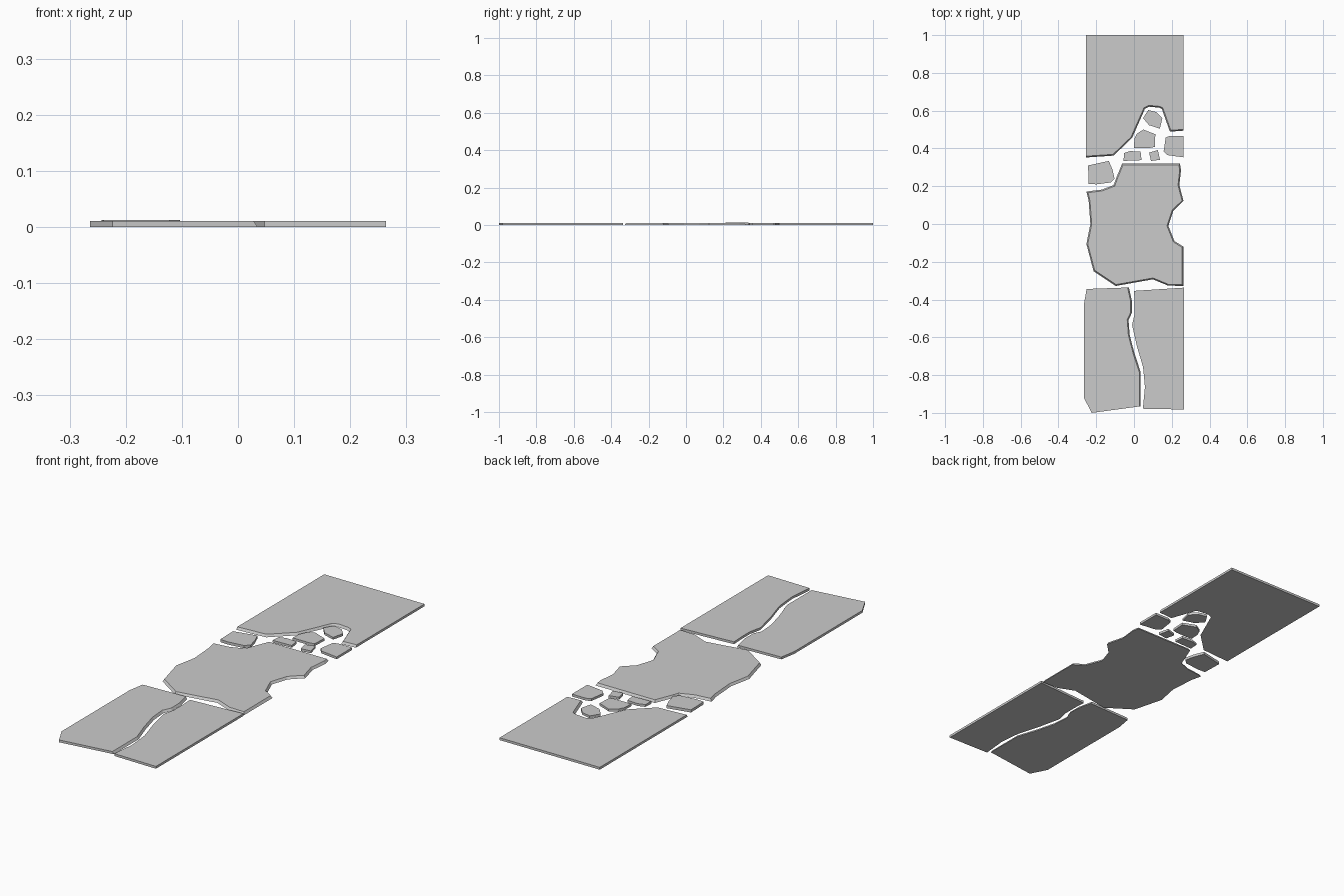
import bpy, bmesh
from mathutils import Vector
from mathutils.geometry import intersect_line_line

THICK = 0.011
SLOPE = 0.007


def slab(name, outline, broken=(), height=THICK):
    """Clockwise outline extruded up; edges listed in broken lean inwards at the top."""
    pts = [Vector((x, y, 0)) for x, y in outline]
    n = len(pts)
    lines = []
    for i in range(n):
        a, b = pts[i], pts[(i + 1) % n]
        d = (b - a).normalized()
        off = Vector((d.y, -d.x, 0)) * (SLOPE if i in broken else 0)
        lines.append((a + off, b + off))
    bm = bmesh.new()
    low, high = [], []
    for i in range(n):
        hit = intersect_line_line(*lines[i - 1], *lines[i])
        top = hit[0] if hit and (hit[0] - pts[i]).length < 0.03 else lines[i][0]
        low.append(bm.verts.new(pts[i]))
        high.append(bm.verts.new((top.x, top.y, height)))
    bm.faces.new(low)
    bm.faces.new(high[::-1])
    for i in range(n):
        j = (i + 1) % n
        bm.faces.new((low[i], high[i], high[j], low[j]))
    bmesh.ops.recalc_face_normals(bm, faces=bm.faces)
    mesh = bpy.data.meshes.new(name)
    bm.to_mesh(mesh)
    bm.free()
    obj = bpy.data.objects.new(name, mesh)
    bpy.context.collection.objects.link(obj)
    return obj


# Large slab with the broken corner at the back
slab("back_slab", [
    (-.255, 1), (.262, 1), (.262, .494), (.19, .489), (.147, .61), (.133, .616),
    (.08, .621), (.058, .61), (-.01, .456), (-.108, .362), (-.255, .352)],
    range(2, 10))

# Middle slab, broken all round
slab("middle_slab", [
    (-.063, .32), (.243, .32), (.249, .286), (.24, .206), (.262, .122), (.208, .069),
    (.182, -.01), (.214, -.09), (.262, -.12), (.262, -.328), (.18, -.326),
    (.1, -.293), (-.097, -.328), (-.214, -.25), (-.252, -.106), (-.231, 0),
    (-.24, .122), (-.252, .172), (-.17, .182), (-.108, .206), (-.092, .249)],
    range(21))

# Front slabs either side of the crack
slab("front_left_slab", [
    (-.251, -.344), (-.027, -.336), (-.011, -.407), (-.011, -.47), (-.029, -.508),
    (-.023, -.587), (.002, -.683), (.035, -.783), (.035, -.965), (-.224, -1),
    (-.264, -.922), (-.264, -.42)], range(1, 8))
slab("front_right_slab", [
    (0, -.354), (.264, -.337), (.264, -.982), (.047, -.978), (.058, -.863),
    (.048, -.757), (.016, -.65), (-.01, -.535), (.003, -.476), (.003, -.41)])

# Small loose fragments
fragments = [
    [(.048, .56), (.075, .603), (.12, .592), (.15, .56), (.137, .505), (.08, .523)],
    [(.002, .45), (.015, .478), (.05, .5), (.113, .475), (.11, .408), (.085, .403),
     (0, .403)],
    [(-.053, .375), (-.02, .386), (.035, .383), (.04, .338), (-.055, .334)],
    [(.08, .378), (.126, .391), (.138, .34), (.09, .334)],
    [(.168, .458), (.19, .467), (.262, .467), (.262, .353), (.175, .365), (.157, .385)],
]
for k, outline in enumerate(fragments, 1):
    slab(f"fragment_{k}", outline)
slab("left_fragment", [
    (-.243, .31), (-.133, .334), (-.113, .285), (-.103, .24), (-.122, .22),
    (-.2, .21), (-.24, .213)], height=.0125)
